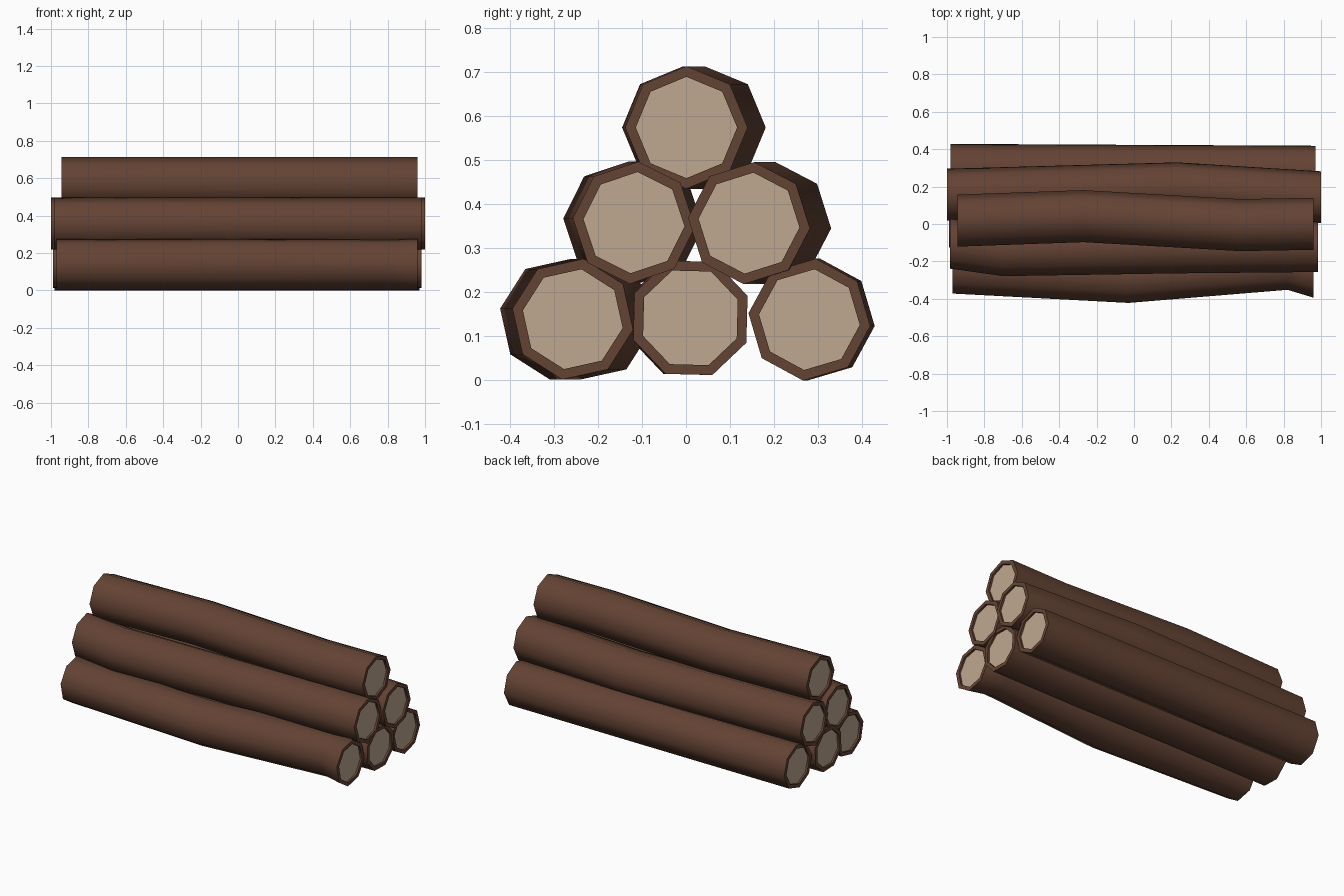
import bpy, bmesh, math

if "Cube" in bpy.data.objects:
    bpy.data.objects.remove(bpy.data.objects["Cube"])

SIDES = 8
R = 0.139        # bark radius
R_CUT = 0.115    # pale wood radius
DEPTH = 0.012    # how far the pale wood sits inside the bark rim


def material(name, colour):
    m = bpy.data.materials.new(name)
    m.diffuse_color = (*colour, 1)
    m.use_nodes = True
    m.node_tree.nodes["Principled BSDF"].inputs["Base Color"].default_value = m.diffuse_color
    return m


bark = material("dark bark", (0.127, 0.056, 0.034))
wood = material("pale cut wood", (0.52, 0.386, 0.276))


def log(name, z, phase, path):
    """Octagonal log swept through (x, y) stations, with inset cut ends."""
    bm = bmesh.new()

    def ring(x, y, r):
        angles = [math.radians(phase + 360 * i / SIDES) for i in range(SIDES)]
        return [bm.verts.new((x, y + r * math.cos(a), z + r * math.sin(a))) for a in angles]

    (x0, y0), (x1, y1) = path[0], path[-1]
    rings = [ring(x0 + DEPTH, y0, R_CUT), ring(x0, y0, R_CUT)]
    rings += [ring(x, y, R) for x, y in path]
    rings += [ring(x1, y1, R_CUT), ring(x1 - DEPTH, y1, R_CUT)]
    for a, b in zip(rings, rings[1:]):
        for i in range(SIDES):
            j = (i + 1) % SIDES
            bm.faces.new((a[i], a[j], b[j], b[i]))
    # pale cut ends
    for end in (rings[0], rings[-1]):
        bm.faces.new(end).material_index = 1
    bmesh.ops.recalc_face_normals(bm, faces=bm.faces)
    mesh = bpy.data.meshes.new(name)
    bm.to_mesh(mesh)
    bm.free()
    mesh.materials.append(bark)
    mesh.materials.append(wood)
    ob = bpy.data.objects.new(name, mesh)
    bpy.context.collection.objects.link(ob)
    bpy.ops.object.select_all(action='DESELECT')
    ob.select_set(True)
    bpy.context.view_layer.objects.active = ob
    bpy.ops.object.shade_smooth_by_angle(angle=math.radians(60))


# bottom row
log("bottom_front_log", 0.139, -10, [(-0.97, -0.235), (-0.03, -0.285), (0.82, -0.215), (0.96, -0.257)])
log("bottom_middle_log", 0.142, 21, [(-0.99, 0.005), (-0.3, 0.01), (0.4, 0.005), (0.98, 0.01)])
log("bottom_back_log", 0.138, -6, [(-0.98, 0.29), (0.97, 0.28)])
# middle row
log("middle_front_log", 0.358, -4, [(-0.985, -0.10), (-0.7, -0.14), (0.25, -0.125), (0.985, -0.118)])
log("middle_back_log", 0.357, -5, [(-1.0, 0.157), (0.23, 0.191), (1.0, 0.143)])
# top
log("top_log", 0.574, 0, [(-0.945, 0.018), (-0.27, 0.042), (0.57, -0.006), (0.96, 0.001)])
